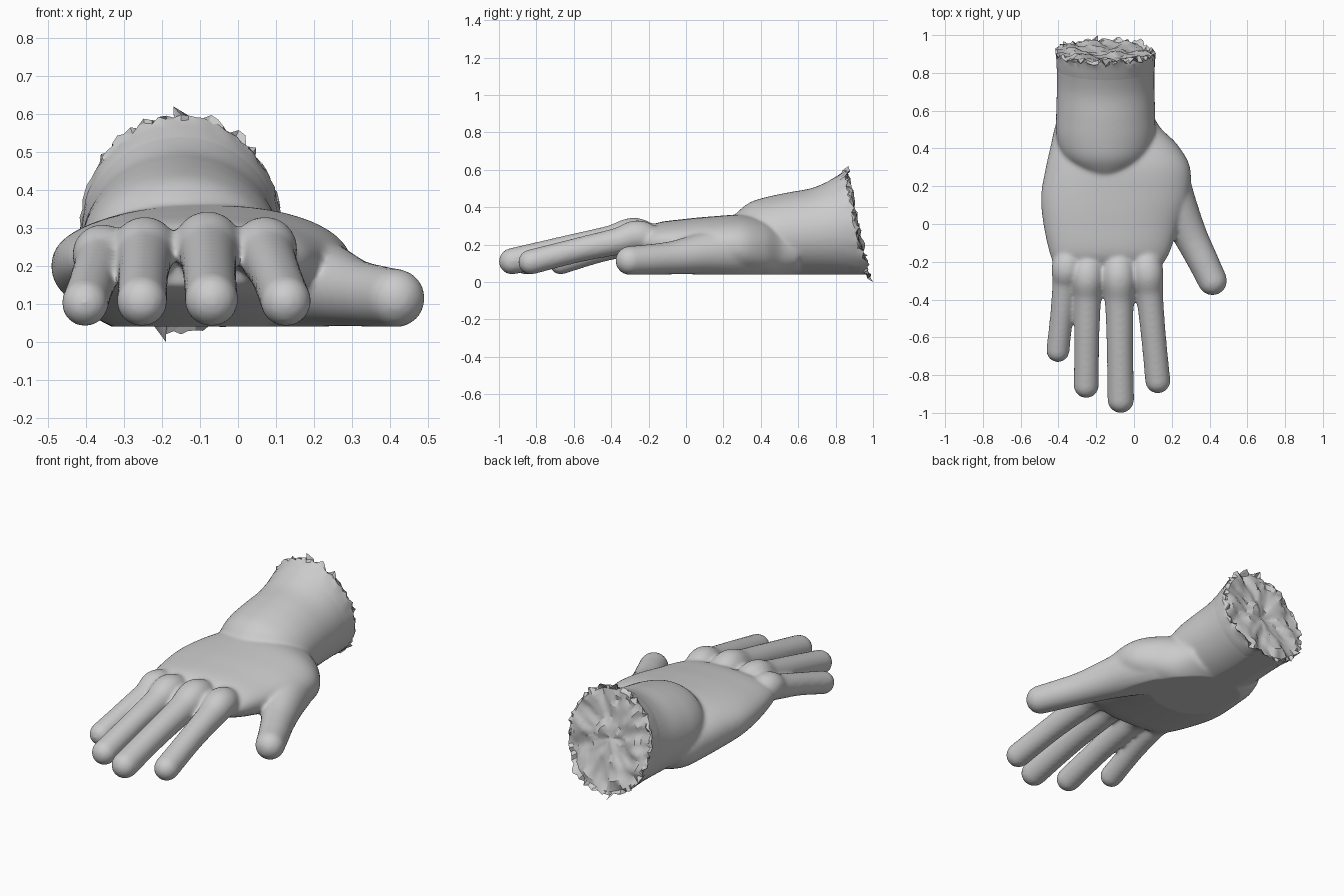
import bpy, bmesh, math, random
from mathutils import Vector, noise

if "Cube" in bpy.data.objects:
    bpy.data.objects.remove(bpy.data.objects["Cube"])

random.seed(7)
SIDES = 48
FLOOR = 0.04


def spline(rows, steps):
    """Catmull-Rom interpolation of rows of numbers."""
    out = []
    for i in range(len(rows) - 1):
        p0, p1, p2, p3 = (rows[max(0, min(len(rows) - 1, i + k))] for k in (-1, 0, 1, 2))
        for s in range(steps):
            t = s / steps
            out.append([0.5 * (2 * b + (c - a) * t + (2 * a - 5 * b + 4 * c - d) * t * t
                               + (3 * b - a - 3 * c + d) * t ** 3)
                        for a, b, c, d in zip(p0, p1, p2, p3)])
    out.append(list(rows[-1]))
    return out


def skin(bm, rings):
    """Joins rings of points with quads and closes both ends."""
    vs = [[bm.verts.new(p) for p in r] for r in rings]
    n = len(vs[0])
    for a, b in zip(vs, vs[1:]):
        for i in range(n):
            bm.faces.new((a[i], a[(i + 1) % n], b[(i + 1) % n], b[i]))
    bm.faces.new(vs[0][::-1])
    bm.faces.new(vs[-1])


def section(row, n=SIDES, power=2.0):
    """Upright oval: centre x, half width, top y z, bottom y z."""
    cx, hw, yt, zt, yb, zb = row
    pts = []
    for i in range(n):
        a = 2 * math.pi * i / n
        c, s = (math.copysign(abs(f) ** (2 / power), f) for f in (math.cos(a), math.sin(a)))
        k = (s + 1) / 2
        pts.append(Vector((cx + hw * c, yb + (yt - yb) * k, zb + (zt - zb) * k)))
    return pts


def digit(bm, rows):
    """Round-ended tube along points (x, y, z, radius)."""
    pts = spline(rows, 8)
    p = [Vector(r[:3]) for r in pts]
    rad = [r[3] for r in pts]
    d0, d1 = (p[1] - p[0]).normalized(), (p[-1] - p[-2]).normalized()
    caps = [math.radians(a) for a in (85, 70, 55, 40, 25, 12)]
    path = [(p[0] - d0 * rad[0] * math.sin(a), rad[0] * math.cos(a), d0) for a in caps]
    for i in range(len(p)):
        d = (p[min(i + 1, len(p) - 1)] - p[max(i - 1, 0)]).normalized()
        path.append((p[i], rad[i], d))
    path += [(p[-1] + d1 * rad[-1] * math.sin(a), rad[-1] * math.cos(a), d1) for a in caps[::-1]]
    rings = []
    for c, r, d in path:
        u = d.cross(Vector((0, 0, 1))).normalized()
        v = u.cross(d)
        rings.append([c + r * (u * math.cos(t) + v * math.sin(t))
                      for t in (2 * math.pi * k / 24 for k in range(24))])
    skin(bm, rings)


def make(name, bm):
    bmesh.ops.recalc_face_normals(bm, faces=bm.faces[:])
    me = bpy.data.meshes.new(name)
    bm.to_mesh(me)
    bm.free()
    ob = bpy.data.objects.new(name, me)
    bpy.context.collection.objects.link(ob)
    return ob


def shade(ob, deg):
    bpy.ops.object.select_all(action='DESELECT')
    ob.select_set(True)
    bpy.context.view_layer.objects.active = ob
    bpy.ops.object.shade_smooth_by_angle(angle=math.radians(deg))


bm = bmesh.new()
# palm
palm = [(-.14, .27, -.24, .26, -.24, .15), (-.13, .315, -.16, .315, -.16, .11),
        (-.12, .36, 0, .338, 0, .075), (-.10, .392, .15, .352, .15, .045),
        (-.085, .382, .30, .36, .30, .015), (-.105, .335, .42, .34, .42, .005),
        (-.14, .28, .51, .31, .51, .01), (-.15, .24, .60, .28, .60, .04)]
skin(bm, [section(r, power=2.25) for r in spline(palm, 8)])
# forearm
arm = [(-.15, .10, .235, .33, .30, .08), (-.15, .19, .29, .388, .36, .05),
       (-.15, .24, .35, .43, .42, .03), (-.15, .262, .44, .457, .52, .03),
       (-.15, .262, .55, .48, .65, .03), (-.15, .258, .68, .505, .79, .03),
       (-.15, .26, .80, .56, .92, .025), (-.15, .262, .865, .60, .985, .02)]
arm_rows = spline(arm, 8)
skin(bm, [section(r) for r in arm_rows[:-8]])
# fingers: knuckle and tip positions
for kx, ky, kz, tx, ty, r in [(-.355, -.225, .23, -.403, -.67, .062),
                              (-.245, -.27, .245, -.253, -.855, .067),
                              (-.08, -.27, .255, -.07, -.93, .071),
                              (.07, -.25, .245, .126, -.83, .067)]:
    def at(t, dz, rad):
        return (kx + (tx - kx) * t, ky + (ty - ky) * t,
                kz + (FLOOR + r - kz) * t + dz, rad)
    digit(bm, [(kx * .9 - .01, ky + .13, kz - .055, r), at(0, 0, r + .018), at(.2, 0, r + .006),
               at(.5, .004, r), at(.75, .003, r - .001), at(1, 0, r)])
# thumb
digit(bm, [(.10, .33, .17, .15), (.16, .22, .165, .138), (.228, .08, .15, .112),
           (.302, -.07, .13, .09), (.367, -.20, .12, .082), (.415, -.30, .115, .078)])
hand = make("hand_and_forearm", bm)

# fuse the parts into one soft surface
m = hand.modifiers.new("fuse", 'REMESH')
m.mode = 'VOXEL'
m.voxel_size = 0.0095
m = hand.modifiers.new("soften", 'SMOOTH')
m.factor = 0.5
m.iterations = 14
dg = bpy.context.evaluated_depsgraph_get()
hand.data = bpy.data.meshes.new_from_object(hand.evaluated_get(dg))
hand.modifiers.clear()
# flat resting underside
for v in hand.data.vertices:
    v.co.z = max(v.co.z, FLOOR)
shade(hand, 50)

# torn end of the forearm: jagged sleeve and crumpled cap
n = 84
bm = bmesh.new()
axis = Vector((0, .98, .07))
jag = [random.uniform(-.03, .012) for i in range(n)]
rings = []
for row, out, weight in [(-15, -.008, 0), (-11, .001, 0), (-8, .002, .1), (-5, .003, .3),
                         (-3, .003, .6), (-1, .003, 1)]:
    pts = section(arm_rows[row], n)
    mid = sum(pts, Vector()) / n
    ring = []
    for i, p in enumerate(pts):
        radial = (p - mid).normalized()
        q = p + radial * (out + weight * random.uniform(-.018, .008)) + axis * jag[i] * weight
        q.z = max(q.z, FLOOR if weight < .8 else .02)
        ring.append(q)
    rings.append(ring)
end = section(arm_rows[-1], n)
mid = sum(end, Vector()) / n
# drooping point at the bottom, raised point at the top
rings[-1][int(n * .725)] = Vector((-.19, 1.0, 0))
rings[-1][int(n * .26)] = Vector((-.17, .868, .62))
for s in (.93, .84, .74, .63, .52, .4, .28, .16, .05):
    ring = []
    for p in end:
        q = mid + (p - mid) * s
        w = noise.noise(q * 9) * .03 + noise.noise(q * 24) * .018
        ring.append(q + axis * (w - .015))
    rings.append(ring)
for ring in rings:
    for q in ring:
        q.y = min(q.y, 1.0)
        q.z = min(q.z, .62)
skin(bm, rings)
torn = make("torn_end", bm)
shade(torn, 28)
